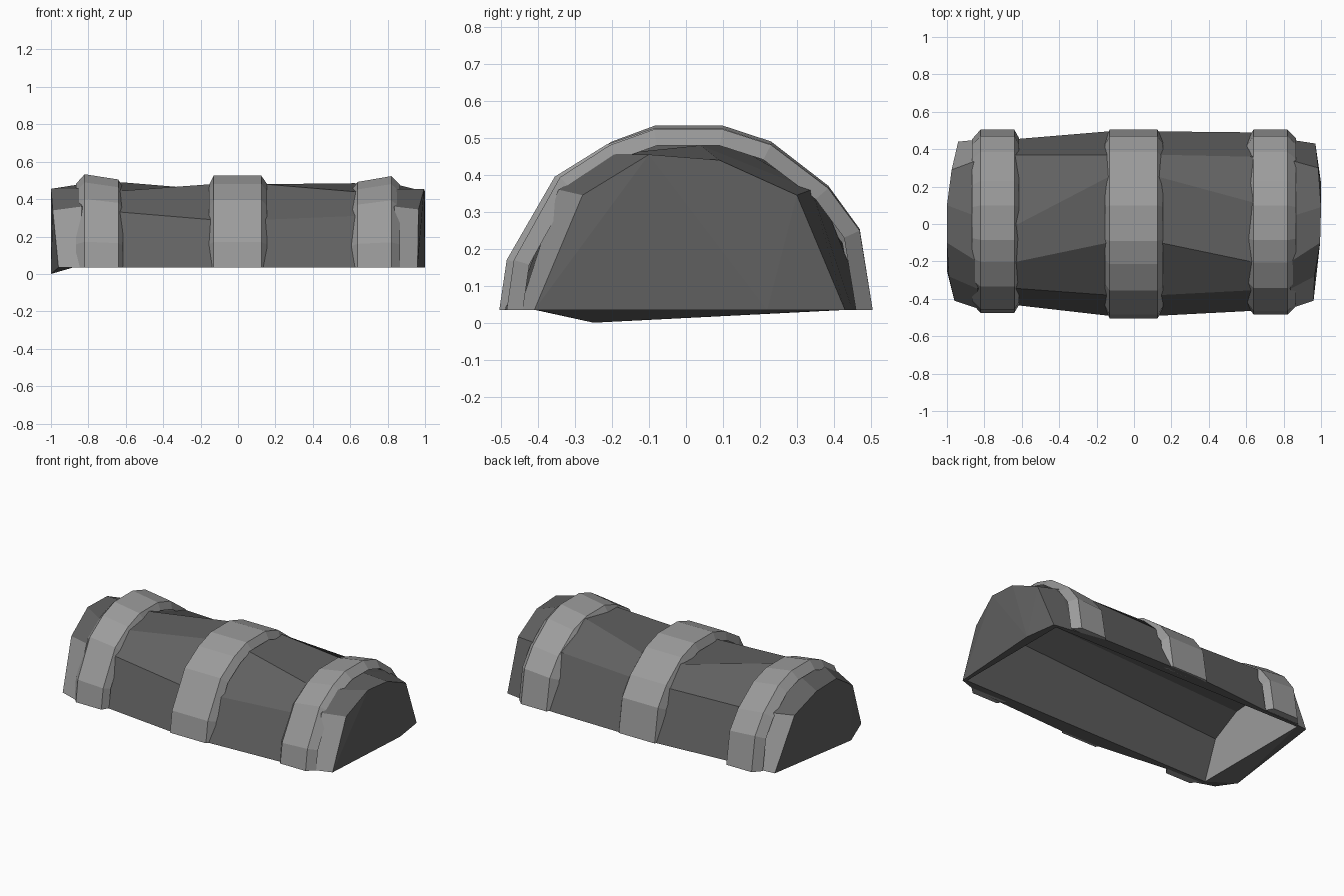
import bpy

if "Cube" in bpy.data.objects:
    bpy.data.objects.remove(bpy.data.objects["Cube"])


def material(name, v):
    m = bpy.data.materials.new(name)
    m.diffuse_color = (v, v, v, 1)
    m.use_nodes = True
    m.node_tree.nodes["Principled BSDF"].inputs["Base Color"].default_value = m.diffuse_color
    return m


WOOD = material("dark_grey", 0.12)
METAL = material("light_grey", 0.33)
Z0 = 0.035


def add_mesh(name, verts, faces, mat):
    me = bpy.data.meshes.new(name)
    me.from_pydata(verts, [], faces)
    me.materials.append(mat)
    ob = bpy.data.objects.new(name, me)
    bpy.context.collection.objects.link(ob)
    return ob


def loft(name, stations, mat, bottoms=False):
    """Skin a row of equal-length open arches, listed from -x to +x."""
    n, m = len(stations[0]), len(stations)
    verts = [p for s in stations for p in s]
    faces = []
    for i in range(m - 1):
        for j in range(n - 1):
            a, b = i * n + j, (i + 1) * n + j
            faces.append((a, b, b + 1, a + 1))
    if bottoms:  # close the two feet of a strap
        faces.append([i * n for i in reversed(range(m))])
        faces.append([i * n + n - 1 for i in range(m)])
    return add_mesh(name, verts, faces, mat)


def arch(x, pts):
    return [(x, y, z) for y, z in pts]


# Cross-sections of the shell, front foot to back foot
SHOULDER = [(-.45, Z0), (-.345, .36), (-.2, .455), (.04, .48), (.34, .36), (.45, Z0)]
INNER = [(-.435, Z0), (-.345, .33), (-.2, .445), (0, .49), (.37, .355), (.455, Z0)]
MIDDLE = [(-.49, Z0), (-.38, .29), (-.1, .48), (.25, .45), (.37, .34), (.495, Z0)]
INNER_R = [(-.465, Z0), (-.355, .31), (-.2, .44), (.12, .485), (.36, .36), (.49, Z0)]
RIGHT_END = [(.96, -.41, Z0), (.965, -.28, .345), (.995, -.1, .455),
             (1, .09, .44), (.985, .3, .345), (.97, .43, Z0)]
LEFT_END = [(-.96, -.41, Z0), (-.99, -.28, .34), (-1, -.1, .455),
            (-1, .1, .45), (-.975, .29, .36), (-.94, .44, Z0)]

# Outer skin of the hollow lid
loft("lid_shell", [arch(-.84, SHOULDER), arch(-.62, INNER), arch(-.14, MIDDLE),
                   arch(.14, MIDDLE), arch(.62, INNER_R), arch(.84, SHOULDER)], WOOD)

# Tapering end collars, with a lighter lower front corner
for name, rows in (("left_collar", [LEFT_END, arch(-.84, SHOULDER)]),
                   ("right_collar", [arch(.84, SHOULDER), RIGHT_END])):
    collar = loft(name, rows, WOOD)
    collar.data.materials.append(METAL)
    collar.data.polygons[0].material_index = 1
    if name == "left_collar":
        collar.data.polygons[4].material_index = 1

# Bulging end panels; the left one dips to the ground at one point
add_mesh("right_end_panel", RIGHT_END + [(1, .22, Z0)],
         [(0, 6, 2), (0, 2, 1), (6, 3, 2), (6, 5, 4), (6, 4, 3)], WOOD)
add_mesh("left_end_panel", LEFT_END + [(-1, -.25, 0)],
         [(0, 1, 6), (1, 2, 6), (2, 3, 6), (3, 4, 6), (4, 5, 6)], WOOD)

# Inner lining, closed at both ends
LINING_L = arch(-.88, [(-.405, Z0), (-.31, .28), (-.12, .38), (.13, .4), (.3, .3), (.43, Z0)])
LINING_R = arch(.94, [(-.395, Z0), (-.24, .34), (-.08, .425), (.09, .42), (.27, .32), (.415, Z0)])
loft("lining", [LINING_L, LINING_R], WOOD)
add_mesh("lining_left_end", LINING_L, [range(6)], METAL)
add_mesh("lining_right_end", LINING_R, [(5, 4, 3, 2, 1, 0)], WOOD)

# Rim joining the outer feet to the lining
feet = [LEFT_END, arch(-.84, SHOULDER), arch(-.62, INNER), arch(-.14, MIDDLE),
        arch(.14, MIDDLE), arch(.62, INNER_R), arch(.84, SHOULDER), RIGHT_END]
for side, k in (("front", 0), ("back", 5)):
    edge = [LINING_L[k]] + [f[k] for f in feet] + [LINING_R[k]]
    add_mesh(side + "_rim", edge, [range(len(edge))], WOOD)
add_mesh("left_rim", [LEFT_END[0], (-1, -.25, 0), LEFT_END[5], LINING_L[5], LINING_L[0]],
         [(0, 1, 4), (1, 3, 4), (1, 2, 3)], WOOD)
add_mesh("right_rim", [RIGHT_END[0], (1, .22, Z0), RIGHT_END[5], LINING_R[5], LINING_R[0]],
         [range(5)], WOOD)

# Raised straps with bevelled edges
STRAP = [(-.505, Z0), (-.485, .17), (-.355, .395), (-.215, .482), (-.09, .525),
         (.1, .525), (.23, .483), (.385, .365), (.47, .25), (.505, Z0)]


def strap(name, xs, front, heights):
    """xs: base, outer, outer, base; heights: top z at each outer edge."""
    def ring(x, top, inset):
        k = (top - Z0) / (.525 - Z0)
        return [(x, y * inset * (front / .505 if y < 0 else 1),
                 Z0 + (z - Z0) * k * inset) for y, z in STRAP]
    loft(name, [ring(xs[0], heights[0], .9), ring(xs[1], heights[0], 1),
                ring(xs[2], heights[1], 1), ring(xs[3], heights[1], .91)],
         METAL, bottoms=True)


strap("left_strap", (-.865, -.82, -.64, -.615), .475, (.533, .505))
strap("middle_strap", (-.155, -.13, .125, .155), .505, (.525, .525))
strap("right_strap", (.605, .64, .82, .865), .485, (.492, .523))
